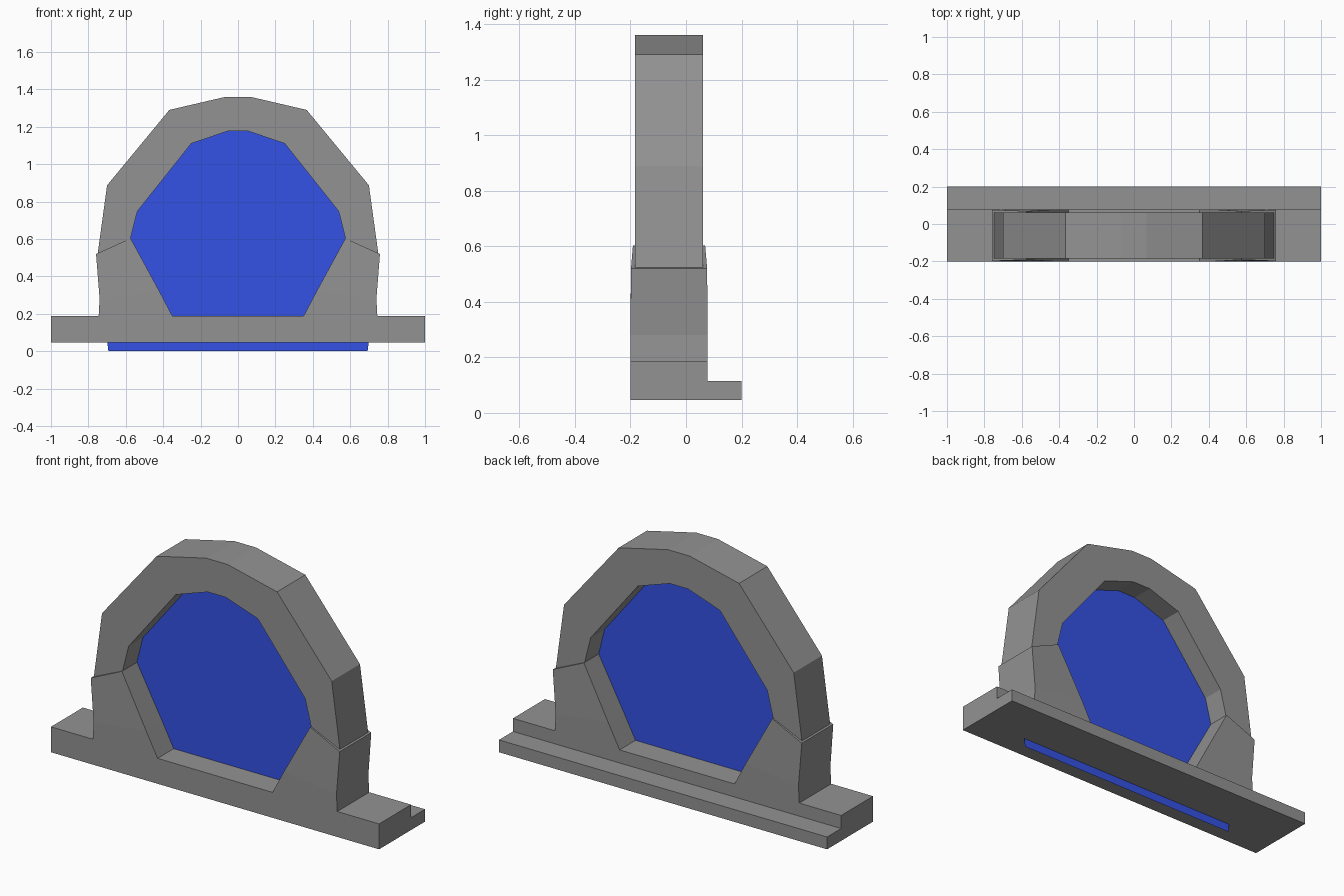
import bpy, bmesh

if "Cube" in bpy.data.objects:
    bpy.data.objects.remove(bpy.data.objects["Cube"])


def make_material(name, color):
    mat = bpy.data.materials.new(name)
    mat.diffuse_color = (*color, 1)
    mat.use_nodes = True
    mat.node_tree.nodes["Principled BSDF"].inputs["Base Color"].default_value = mat.diffuse_color
    return mat


grey = make_material("dark_grey", (0.29, 0.29, 0.29))
blue = make_material("blue", (0.035, 0.085, 0.78))


def make_object(name, bm, mat):
    bmesh.ops.recalc_face_normals(bm, faces=bm.faces)
    mesh = bpy.data.meshes.new(name)
    bm.to_mesh(mesh)
    bm.free()
    mesh.materials.append(mat)
    obj = bpy.data.objects.new(name, mesh)
    bpy.context.collection.objects.link(obj)
    return obj


def loft(name, sections):
    """Skin quads through equal-length closed sections and cap both ends."""
    bm = bmesh.new()
    rows = [[bm.verts.new(p) for p in s] for s in sections]
    n = len(rows[0])
    for a, b in zip(rows, rows[1:]):
        for i in range(n):
            j = (i + 1) % n
            bm.faces.new((a[i], a[j], b[j], b[i]))
    bm.faces.new(rows[0])
    bm.faces.new(rows[-1])
    return make_object(name, bm, grey)


def mirrored(half):
    return half + [(-x, z) for x, z in reversed(half)]


# Stepped base: L-shaped profile run along x
step = [(-0.2, 0.047), (0.2, 0.047), (0.2, 0.115), (0.078, 0.115), (0.078, 0.187), (-0.2, 0.187)]
loft("base", [[(x, y, z) for y, z in step] for x in (-1, 1)])

# Side supports: (x, z, front y, back y) of the inner edge, then of the outer edge
support = [
    ((0.35, 0.187, -0.2, 0.078), (0.745, 0.187, -0.2, 0.078)),
    ((0.42, 0.32, -0.2, 0.078), (0.74, 0.28, -0.2, 0.078)),
    ((0.574, 0.603, -0.191, 0.069), (0.759, 0.52, -0.198, 0.076)),
]
for side, label in ((-1, "left"), (1, "right")):
    rows = [[(side * i[0], i[2], i[1]), (side * o[0], o[2], o[1]),
             (side * o[0], o[3], o[1]), (side * i[0], i[3], i[1])]
            for i, o in support]
    loft(label + "_support", rows)

# Arch: rectangular sections between outer and inner outlines
outer = mirrored([(0.75, 0.523), (0.70, 0.887), (0.367, 1.29), (0.066, 1.36)])
inner = mirrored([(0.575, 0.601), (0.538, 0.748), (0.25, 1.11), (0.056, 1.176)])
loft("arch", [[(ox, -0.184, oz), (ox, 0.062, oz), (ix, 0.062, iz), (ix, -0.184, iz)]
              for (ox, oz), (ix, iz) in zip(outer, inner)])

# Blue sheet filling the opening and passing down through the base
outline = mirrored([(0.693, 0.0), (0.70, 0.06), (0.70, 0.5), (0.64, 0.8), (0.32, 1.19), (0.06, 1.26)])
bm = bmesh.new()
bm.faces.new([bm.verts.new((x, -0.06, z)) for x, z in outline])
make_object("opening_panel", bm, blue)
